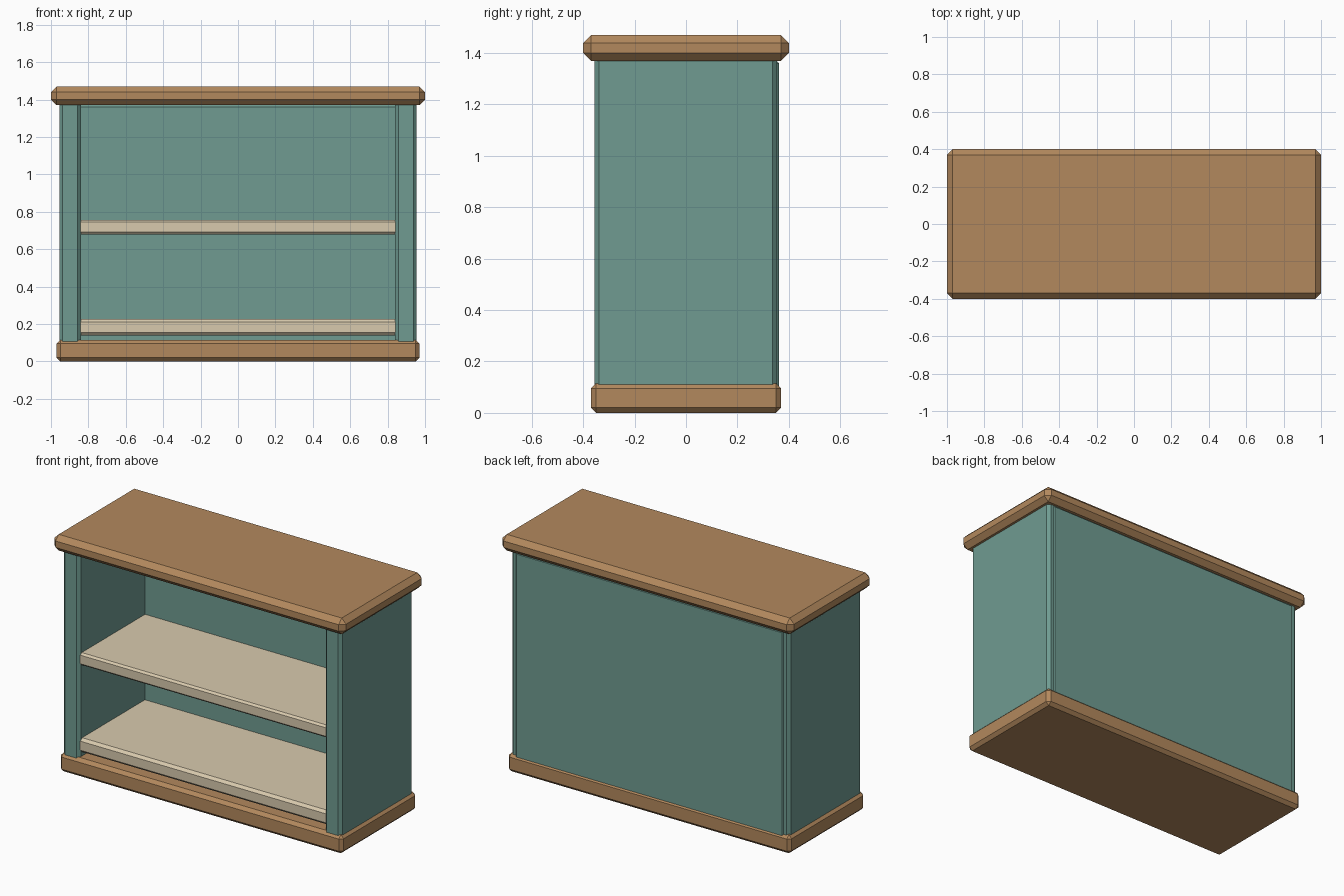
import bpy, bmesh

if "Cube" in bpy.data.objects:
    bpy.data.objects.remove(bpy.data.objects["Cube"])


def material(name, color):
    m = bpy.data.materials.new(name)
    m.diffuse_color = (*color, 1)
    m.use_nodes = True
    m.node_tree.nodes["Principled BSDF"].inputs["Base Color"].default_value = m.diffuse_color
    return m


wood = material("wood", (0.45, 0.25, 0.11))
teal = material("teal_paint", (0.16, 0.33, 0.285))
cream = material("cream_paint", (0.69, 0.59, 0.42))


def board(name, xs, ys, zs, bevel, mat):
    """Box between the given limits with a flat chamfer on every edge."""
    bm = bmesh.new()
    bmesh.ops.create_cube(bm, size=1)
    for v in bm.verts:
        for i, (lo, hi) in enumerate((xs, ys, zs)):
            v.co[i] = lo if v.co[i] < 0 else hi
    bmesh.ops.bevel(bm, geom=bm.edges[:], offset=bevel, segments=1,
                    affect='EDGES', clamp_overlap=True)
    me = bpy.data.meshes.new(name)
    bm.to_mesh(me)
    bm.free()
    me.materials.append(mat)
    ob = bpy.data.objects.new(name, me)
    bpy.context.collection.objects.link(ob)
    return ob


# Overhanging top and plinth
board("top", (-1, 1), (-0.4, 0.4), (1.37, 1.47), 0.03, wood)
board("plinth", (-0.97, 0.97), (-0.37, 0.37), (0, 0.115), 0.02, wood)

# Side panels
board("side_left", (-0.955, -0.84), (-0.357, 0.355), (0.01, 1.4), 0.018, teal)
board("side_right", (0.84, 0.955), (-0.357, 0.355), (0.01, 1.4), 0.018, teal)

# Back panel, slightly proud of the sides
board("back_panel", (-0.92, 0.92), (0.29, 0.362), (0.09, 1.37), 0.01, teal)

# Shelves
board("shelf_upper", (-0.86, 0.86), (-0.342, 0.305), (0.68, 0.757), 0.012, cream)
board("shelf_lower", (-0.86, 0.86), (-0.342, 0.305), (0.14, 0.228), 0.016, cream)
